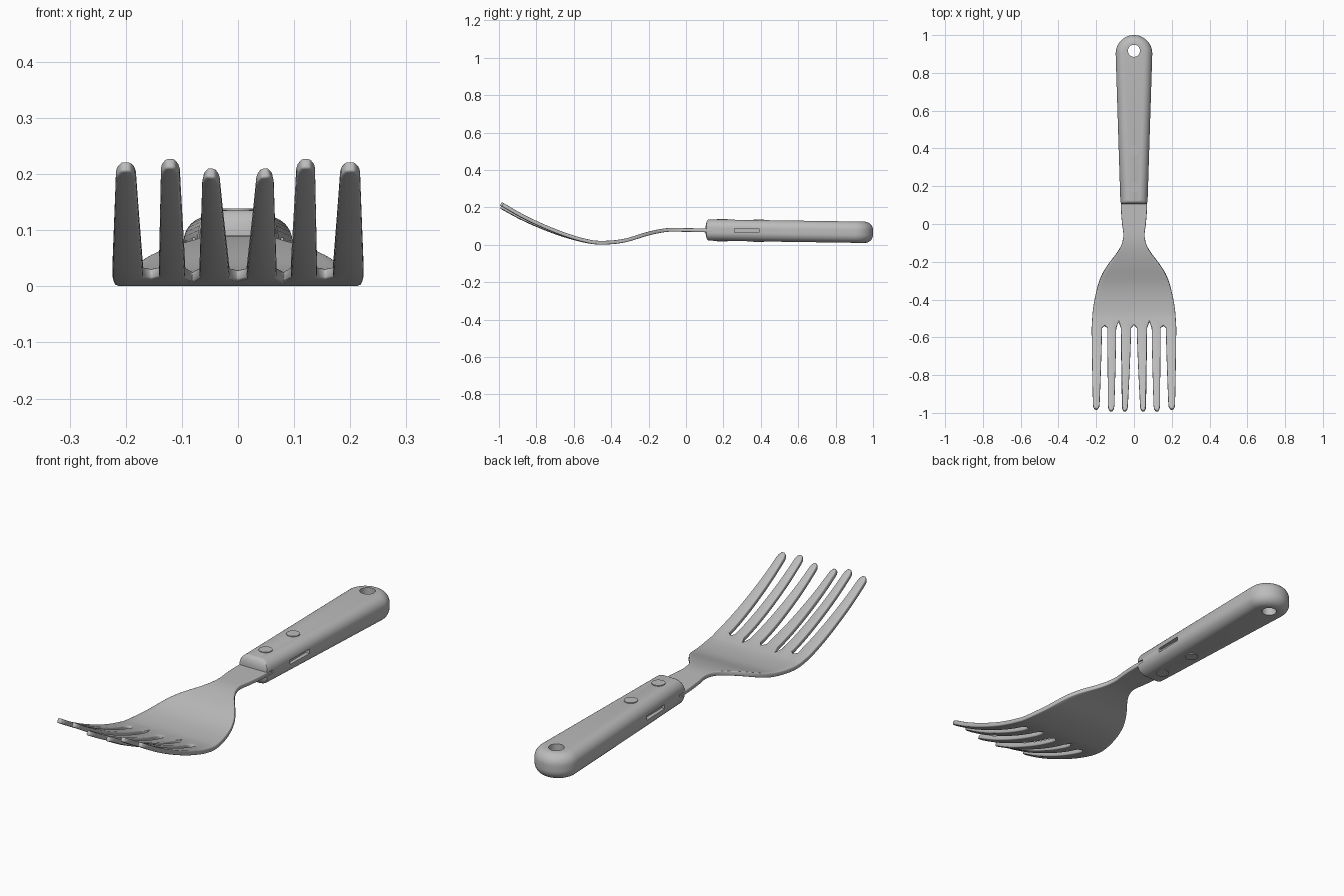
import bpy, bmesh, math
from mathutils import Vector

if "Cube" in bpy.data.objects:
    bpy.data.objects.remove(bpy.data.objects["Cube"])

GREY = (0.5, 0.5, 0.5, 1)
grey = bpy.data.materials.new("plain grey")
grey.use_nodes = True
grey.diffuse_color = GREY
grey.node_tree.nodes["Principled BSDF"].inputs["Base Color"].default_value = GREY


def make_object(name, bm):
    bmesh.ops.recalc_face_normals(bm, faces=bm.faces)
    mesh = bpy.data.meshes.new(name)
    bm.to_mesh(mesh)
    bm.free()
    mesh.materials.append(grey)
    obj = bpy.data.objects.new(name, mesh)
    bpy.context.collection.objects.link(obj)
    return obj


def select(obj):
    bpy.ops.object.select_all(action='DESELECT')
    obj.select_set(True)
    bpy.context.view_layer.objects.active = obj


def smooth(obj, angle=40):
    select(obj)
    bpy.ops.object.shade_smooth_by_angle(angle=math.radians(angle))


def curve(points):
    """Smooth function through a few (position, value) points."""
    n = len(points)
    slope = []
    for i in range(n):
        a, b = points[max(i - 1, 0)], points[min(i + 1, n - 1)]
        slope.append((b[1] - a[1]) / (b[0] - a[0]))

    def value(t):
        t = min(max(t, points[0][0]), points[-1][0])
        i = next(k for k in range(n - 1) if t <= points[k + 1][0])
        (x0, v0), (x1, v1) = points[i], points[i + 1]
        h = x1 - x0
        u = (t - x0) / h
        return (v0 * (1 + 2 * u) * (1 - u) ** 2 + slope[i] * h * u * (1 - u) ** 2
                + v1 * u * u * (3 - 2 * u) + slope[i + 1] * h * u * u * (u - 1))
    return value


height = curve([(-1, .208), (-.88, .143), (-.76, .09), (-.64, .047), (-.52, .017), (-.44, .011),
                (-.33, .022), (-.2, .06), (-.1, .079), (0, .079), (.15, .076), (.45, .075)])
half_width = curve([(-.55, .224), (-.45, .217), (-.36, .2), (-.3, .183), (-.25, .16), (-.2, .126),
                    (-.15, .088), (-.11, .066), (-.06, .056), (0, .063), (.1, .069),
                    (.2, .06), (.45, .06)])

# Fork head, neck and tang: one bent sheet with six tines
ROOT = -.55
half = [(.015, .069, .034, .062, -.99), (.094, .141, .105, .137, -.99),
        (.169, .224, .183, .217, -.98)]  # root edges, tip edges, tip y
tines = [(-b, -a, -d, -c, y) for a, b, c, d, y in reversed(half)] + half
slot_end = {0: -.55, 1: -.53, 2: -.545, 3: -.53, 4: -.55}

bm = bmesh.new()


def sheet_vert(x, y):
    rise = min(max((abs(x) - .05) / .06, 0), 1)
    front = min(max((-.5 - y) / .48, 0), 1)
    return bm.verts.new((x, y, height(y) + .017 * rise * front))


def bridge(a, b):
    for i in range(len(a) - 1):
        bm.faces.new((a[i], a[i + 1], b[i + 1], b[i]))


columns = []
for i, (l, r, *_) in enumerate(tines):
    columns += [(l, ROOT), ((l + r) / 2, ROOT), (r, ROOT)]
    if i < 5:
        columns.append(((r + tines[i + 1][0]) / 2, slot_end[i] + .012))

previous = None
ROWS = 44
for k in range(ROWS):
    y = .42 + (-.5 - .42) * k / (ROWS - 1)
    row = [sheet_vert(x / .224 * half_width(y), y) for x, _ in columns]
    if previous:
        bridge(previous, row)
    previous = row
root_row = [sheet_vert(x, y) for x, y in columns]
bridge(previous, root_row)

for i, (l0, r0, l1, r1, tip) in enumerate(tines):
    previous = root_row[i * 4:i * 4 + 3]
    stations = [ROOT + (tip + .024 - ROOT) * k / 16 for k in range(1, 17)]
    stations += [tip + .014, tip + .006, tip]
    for y in stations:
        u = (y - ROOT) / (tip - ROOT)
        taper = u ** 1.3
        centre = (l0 + r0) / 2 * (1 - taper) + (l1 + r1) / 2 * taper
        w = (r0 - l0) / 2 * (1 - taper) + (r1 - l1) / 2 * taper
        s = min((y - tip) / .024, 1)
        w *= max(math.sqrt(max(1 - (1 - s) ** 2, 0)), .42)
        row = [sheet_vert(centre + w * f, y) for f in (-1, 0, 1)]
        bridge(previous, row)
        previous = row

head = make_object("fork_head", bm)
solid = head.modifiers.new("thickness", 'SOLIDIFY')
solid.thickness, solid.offset = .02, 0
bevel = head.modifiers.new("soft_edges", 'BEVEL')
bevel.width, bevel.segments = .004, 2
bevel.limit_method, bevel.angle_limit = 'ANGLE', math.radians(50)
bevel.use_clamp_overlap = False
smooth(head)

# Handle: tapered outline stacked in layers with rounded edges
START, END, WIDE, NARROW = .105, 1.0, .097, .072
EDGE, HALF_H = .045, .057


def tilt(y):
    return .079 - .013 * (y - START) / (END - START)


def handle_layer(bm, z, inset):
    y0 = START + inset * .4
    r = WIDE - inset
    centre = END - WIDE
    a, c = NARROW - inset, .012
    pts = [(a - c, y0), (a - c * .3, y0 + c * .3), (a, y0 + c)]
    pts += [(r * math.cos(t), centre + r * math.sin(t))
            for t in (math.pi / 2 * k / 12 for k in range(13))]
    pts += [(-x, y) for x, y in reversed(pts) if x > 1e-6]
    return [bm.verts.new((x, y, z + tilt(y))) for x, y in pts]


bm = bmesh.new()
profile = []
for k in range(9):
    t = math.pi / 2 * k / 8
    profile.append((HALF_H - EDGE + EDGE * math.sin(t), EDGE * (1 - math.cos(t))))
profile = [(-z, d) for z, d in reversed(profile)] + profile
layers = [handle_layer(bm, z, d) for z, d in profile]
for a, b in zip(layers, layers[1:]):
    for i in range(len(a)):
        j = (i + 1) % len(a)
        bm.faces.new((a[i], a[j], b[j], b[i]))
bm.faces.new(layers[0])
bm.faces.new(layers[-1])
handle = make_object("handle", bm)


def cylinder(name, y, z, radius, depth):
    bm = bmesh.new()
    bmesh.ops.create_cone(bm, cap_ends=True, segments=32, radius1=radius, radius2=radius, depth=depth)
    bmesh.ops.translate(bm, verts=bm.verts, vec=(0, y, z))
    return make_object(name, bm)


def box(name, low, high):
    bm = bmesh.new()
    bmesh.ops.create_cube(bm, size=1)
    low, high = Vector(low), Vector(high)
    bmesh.ops.scale(bm, verts=bm.verts, vec=high - low)
    bmesh.ops.translate(bm, verts=bm.verts, vec=(low + high) / 2)
    return make_object(name, bm)


# Hanging hole, side grooves and the slit where the tang enters
cutters = [cylinder("hole_cutter", .917, .07, .032, .4),
           box("slit_cutter", (-.2, 0, .071), (.2, .145, .084))]
for side in (-1, 1):
    xs = sorted((side * .062, side * .2))
    cutters.append(box("groove_cutter", (xs[0], .26, .066), (xs[1], .39, .086)))
select(handle)
for cutter in cutters:
    cutter.hide_render = True
    cut = handle.modifiers.new("cut", 'BOOLEAN')
    cut.operation, cut.object, cut.solver = 'DIFFERENCE', cutter, 'EXACT'
    bpy.ops.object.modifier_apply(modifier=cut.name)
for cutter in cutters:
    bpy.data.objects.remove(cutter)
smooth(handle, 35)

# Rivets on both faces
for n, y in enumerate((.195, .39)):
    for face, side in (("top", 1), ("bottom", -1)):
        rivet = cylinder(f"rivet_{face}_{n + 1}", y, tilt(y) + side * HALF_H, .028, .007)
        smooth(rivet)
